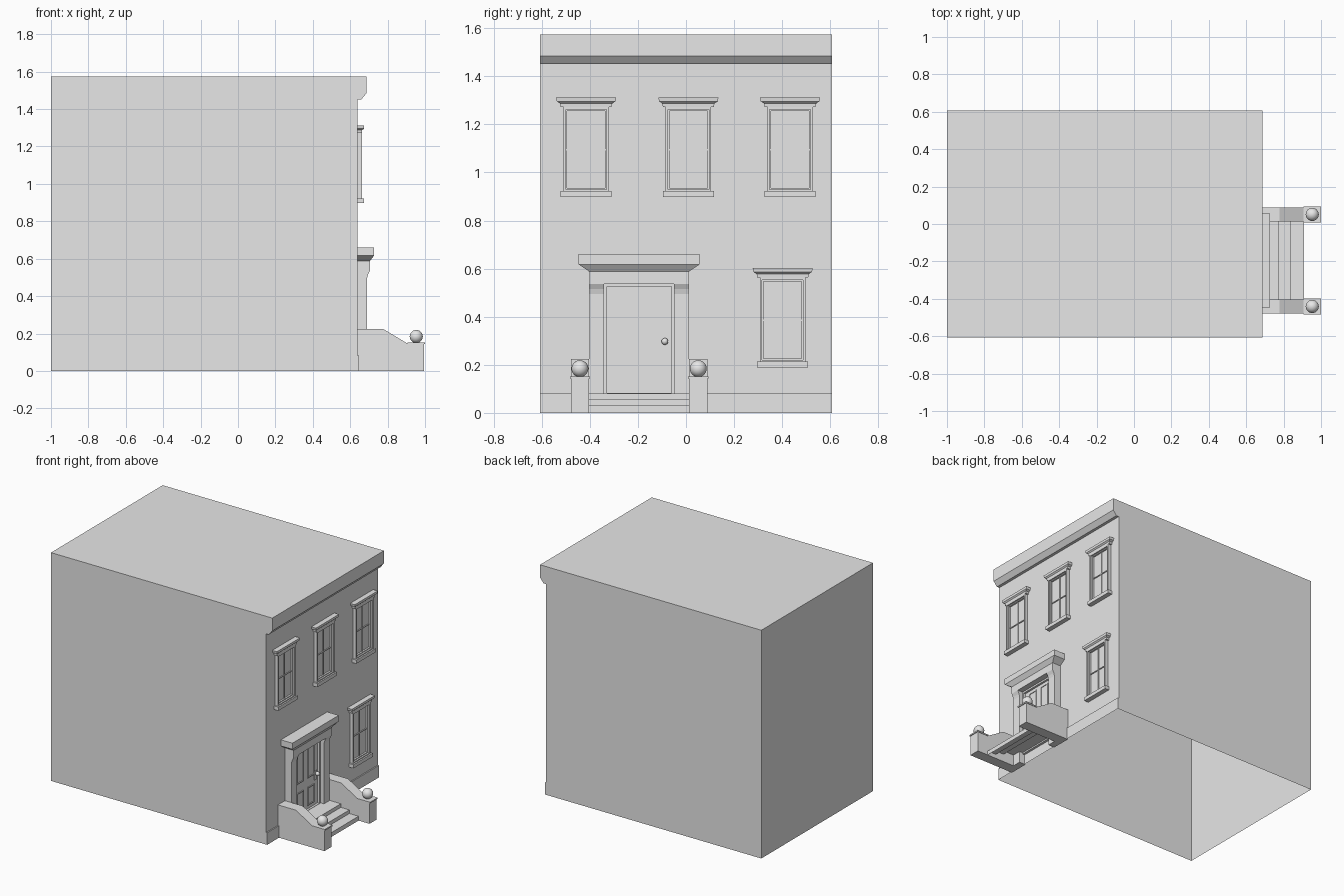
import bpy, bmesh
from mathutils import Matrix

cube = bpy.data.objects.get("Cube")
if cube:
    bpy.data.objects.remove(cube, do_unlink=True)

grey = bpy.data.materials.new("plain grey")
grey.use_nodes = True
grey.diffuse_color = (0.8, 0.8, 0.8, 1)
grey.node_tree.nodes["Principled BSDF"].inputs["Base Color"].default_value = (0.8, 0.8, 0.8, 1)

WALL = 0.64        # facade plane
HALF = 0.608       # half the width of the house
DOOR_Y = -0.195    # middle of the entrance


def finish(name, bm, smooth=False, closed=True):
    if closed:
        bmesh.ops.recalc_face_normals(bm, faces=bm.faces)
    mesh = bpy.data.meshes.new(name)
    bm.to_mesh(mesh)
    bm.free()
    mesh.materials.append(grey)
    obj = bpy.data.objects.new(name, mesh)
    bpy.context.collection.objects.link(obj)
    if smooth:
        bpy.ops.object.select_all(action="DESELECT")
        obj.select_set(True)
        bpy.context.view_layer.objects.active = obj
        bpy.ops.object.shade_smooth_by_angle()
    return obj


def boxes(name, items):
    """One object from boxes given as (x0, x1, y0, y1, z0, z1)."""
    bm = bmesh.new()
    for x0, x1, y0, y1, z0, z1 in items:
        m = Matrix.Translation(((x0 + x1) / 2, (y0 + y1) / 2, (z0 + z1) / 2))
        bmesh.ops.create_cube(bm, size=1, matrix=m @ Matrix.Diagonal((x1 - x0, y1 - y0, z1 - z0, 1)))
    return finish(name, bm)


def border(x0, x1, y0, y1, z0, z1, w):
    """Four boxes forming a rectangular frame of width w."""
    return [(x0, x1, y0, y0 + w, z0, z1), (x0, x1, y1 - w, y1, z0, z1),
            (x0, x1, y0 + w, y1 - w, z0, z0 + w), (x0, x1, y0 + w, y1 - w, z1 - w, z1)]


def extrude(name, profile, y0, y1, caps=True, loop=True):
    """Sweep an x-z profile along y."""
    bm = bmesh.new()
    a, b = ([bm.verts.new((x, y, z)) for x, z in profile] for y in (y0, y1))
    n = len(profile)
    for i in range(n if loop else n - 1):
        j = (i + 1) % n
        bm.faces.new((a[i], b[i], b[j], a[j]))
    if caps:
        bm.faces.new(a)
        bm.faces.new(b)
    return finish(name, bm, closed=caps)


def moulding(name, y, levels):
    """Stack of sections (z, front x, half width) standing against the wall."""
    bm = bmesh.new()
    rings = [[bm.verts.new(p) for p in ((WALL, y - h, z), (x, y - h, z), (x, y + h, z), (WALL, y + h, z))]
             for z, x, h in levels]
    for r, s in zip(rings, rings[1:]):
        for i in range(4):
            j = (i + 1) % 4
            bm.faces.new((r[i], r[j], s[j], s[i]))
    bm.faces.new(rings[0])
    bm.faces.new(rings[-1])
    return finish(name, bm)


# House shell with cornice and plinth, open underneath
extrude("house_shell",
        [(-1, 0), (-1, 1.573), (0.687, 1.573), (0.687, 1.485), (0.66, 1.452),
         (WALL, 1.452), (WALL, 0.083), (0.648, 0.083), (0.648, 0)],
        -HALF, HALF, loop=False)
shell = bpy.data.objects["house_shell"]


# Windows
def window(name, y, z):
    top, mid = z + 0.375, z + 0.197
    boxes(name + "_sill", [(WALL, 0.673, y - 0.106, y + 0.106, z, z + 0.025)])
    boxes(name + "_frame", border(WALL, 0.663, y - 0.095, y + 0.095, z + 0.022, top, 0.010))
    boxes(name + "_sash", border(WALL, 0.652, y - 0.085, y + 0.085, z + 0.032, top - 0.010, 0.006))
    boxes(name + "_bars", [(WALL, 0.646, y - 0.079, y + 0.079, mid - 0.003, mid + 0.003),
                           (WALL, 0.645, y - 0.003, y + 0.003, z + 0.038, top - 0.016)])
    moulding(name + "_lintel", y, [(top, 0.663, 0.106), (z + 0.39, 0.664, 0.108),
                                   (z + 0.398, 0.673, 0.122), (z + 0.415, 0.675, 0.125)])


for i, y in enumerate((-0.415, 0.01, 0.433)):
    window(f"upper_window_{i + 1}", y, 0.897)
window("lower_window", 0.402, 0.188)

# Door surround: two flared pilasters, a header and a crown
for side, s in (("right", -1), ("left", 1)):
    moulding(side + "_pilaster", DOOR_Y + s * 0.177,
             [(0, 0.69, 0.031), (0.495, 0.69, 0.031), (0.515, 0.695, 0.031), (0.537, 0.706, 0.031),
              (0.59, 0.706, 0.031)])
boxes("door_header", [(WALL, 0.706, DOOR_Y - 0.146, DOOR_Y + 0.146, 0.537, 0.59)])
moulding("door_crown", DOOR_Y, [(0.588, 0.706, 0.208), (0.618, 0.728, 0.252), (0.66, 0.728, 0.252)])

# Door with jambs, raised panels and handle
boxes("door_jamb", border(WALL, 0.665, DOOR_Y - 0.146, DOOR_Y + 0.146, 0.07, 0.537, 0.012))
boxes("door_leaf", [(WALL, 0.65, DOOR_Y - 0.135, DOOR_Y + 0.135, 0.08, 0.527)])
panels = []
for s in (-1, 1):
    y = DOOR_Y + s * 0.058
    for z0, z1 in ((0.105, 0.23), (0.293, 0.505)):
        panels += border(0.65, 0.655, y - 0.037, y + 0.037, z0, z1, 0.007)
boxes("door_panels", panels)
boxes("handle_plate", [(0.65, 0.655, -0.1, -0.076, 0.252, 0.313)])
bm = bmesh.new()
bmesh.ops.create_uvsphere(bm, u_segments=16, v_segments=10, radius=0.014,
                          matrix=Matrix.Translation((0.669, -0.088, 0.297)))
finish("door_knob", bm, True)

# Steps, hollow underneath
extrude("front_steps", [(0.648, 0.08), (0.775, 0.08), (0.775, 0.055), (0.84, 0.055),
                        (0.84, 0.03), (0.91, 0.03), (0.91, 0)],
        DOOR_Y - 0.208, DOOR_Y + 0.208, caps=False, loop=False)

# Stair side walls with posts and ball finials
for side, s in (("right", -1), ("left", 1)):
    y = DOOR_Y + s * 0.246
    extrude(side + "_stair_wall", [(WALL, 0), (WALL, 0.224), (0.777, 0.224), (0.912, 0.143), (0.912, 0)],
            y - 0.038, y + 0.038)
    boxes(side + "_post", [(0.91, 0.994, y - 0.038, y + 0.038, 0, 0.145),
                           (0.905, 1.0, y - 0.042, y + 0.042, 0.143, 0.152)])
    bm = bmesh.new()
    bmesh.ops.create_uvsphere(bm, u_segments=24, v_segments=14, radius=0.035,
                              matrix=Matrix.Translation((0.953, y, 0.184)))
    finish(side + "_ball", bm, True)
